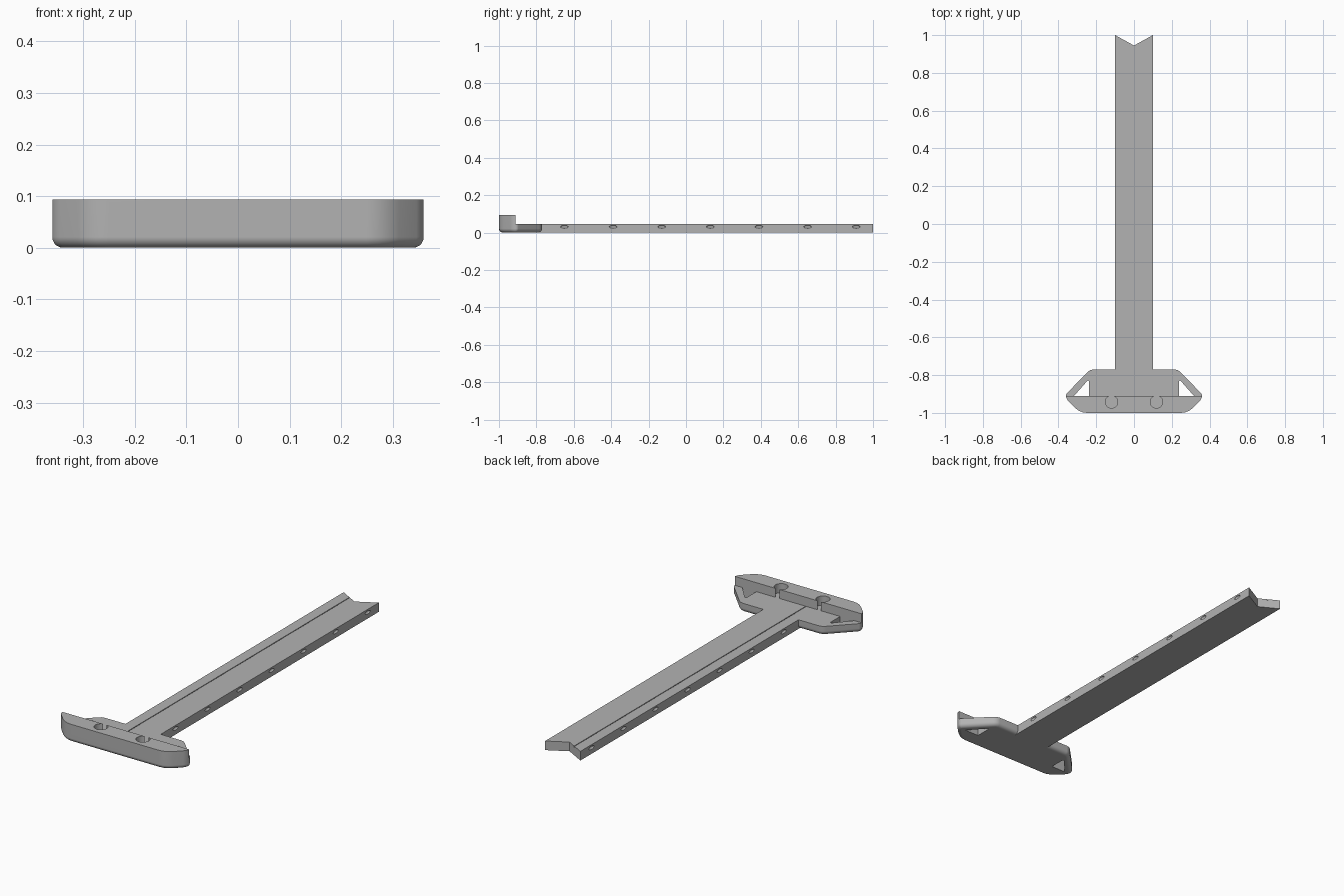
import bpy, bmesh
from mathutils import Matrix, Vector

cube = bpy.data.objects.get("Cube")
if cube:
    bpy.data.objects.remove(cube, do_unlink=True)

BLADE_TOP, BAR_TOP = 0.047, 0.093
BAR_BACK = -0.911

grey = bpy.data.materials.new("grey plastic")
grey.use_nodes = True
COLOR = (0.45, 0.45, 0.45, 1)
grey.diffuse_color = COLOR
grey.node_tree.nodes["Principled BSDF"].inputs["Base Color"].default_value = COLOR


def finish(name, bm):
    bmesh.ops.recalc_face_normals(bm, faces=bm.faces[:])
    mesh = bpy.data.meshes.new(name)
    bm.to_mesh(mesh)
    bm.free()
    mesh.materials.append(grey)
    ob = bpy.data.objects.new(name, mesh)
    bpy.context.collection.objects.link(ob)
    return ob


def prism(name, outline, z0, z1, fillet=0):
    """Extrude a plan outline, optionally rounding its bottom rim."""
    bm = bmesh.new()
    base = bm.faces.new([bm.verts.new((x, y, z0)) for x, y in outline])
    top = bmesh.ops.extrude_face_region(bm, geom=[base], use_keep_orig=True)["geom"]
    for v in top:
        if isinstance(v, bmesh.types.BMVert):
            v.co.z = z1
    if fillet:
        rim = [e for e in bm.edges if all(abs(v.co.z - z0) < 1e-6 for v in e.verts)]
        bmesh.ops.bevel(bm, geom=rim, offset=fillet, segments=5, profile=0.5,
                        affect='EDGES', clamp_overlap=True)
    return finish(name, bm)


def rect(x0, x1, y0, y1):
    return [(x0, y0), (x1, y0), (x1, y1), (x0, y1)]


def combine(target, tool, operation):
    mod = target.modifiers.new("combine", 'BOOLEAN')
    mod.operation, mod.solver, mod.object = operation, 'EXACT', tool
    bpy.context.view_layer.objects.active = target
    bpy.ops.object.modifier_apply(modifier=mod.name)
    bpy.data.objects.remove(tool, do_unlink=True)


# Head: mirrored outline with a rounded bottom rim
half = [(0.25, -1), (0.272, -0.997), (0.293, -0.988), (0.312, -0.974),
        (0.346, -0.940), (0.355, -0.928), (0.36, -0.914), (0.36, -0.905),
        (0.355, -0.896), (0.247, -0.785), (0.233, -0.774), (0.215, -0.77)]
outline = half + [(-x, y) for x, y in reversed(half)]
ruler = prism("t_square", outline, 0, BAR_TOP, fillet=0.022)

# Lower the wings behind the raised bar
combine(ruler, prism("wing_cut", rect(-0.5, 0.5, BAR_BACK, -0.5), BLADE_TOP, 0.2), 'DIFFERENCE')

# Long blade with a V-notched end
blade = prism("blade", [(-0.1, -0.95), (0.1, -0.95), (0.1, 1), (0, 0.945), (-0.1, 1)], 0, BLADE_TOP)
combine(ruler, blade, 'UNION')

# Triangular windows and round pockets on both sides
for s in (-1, 1):
    window = [(s * 0.238, BAR_BACK), (s * 0.238, -0.832), (s * 0.245, -0.828), (s * 0.318, BAR_BACK)]
    combine(ruler, prism("window_cut", window, -0.1, BLADE_TOP + 0.002), 'DIFFERENCE')

    bm = bmesh.new()
    bmesh.ops.create_cone(bm, cap_ends=True, segments=40, radius1=0.033, radius2=0.033,
                          depth=0.1, matrix=Matrix.Translation((s * 0.119, -0.942, 0.096)))
    combine(ruler, finish("pocket_cut", bm), 'DIFFERENCE')

# Narrow score line along the blade
combine(ruler, prism("score_cut", rect(-0.046, -0.042, BAR_BACK, 1.1), BLADE_TOP - 0.006, 0.06), 'DIFFERENCE')

# Shallow dimples along both blade edges
for s in (-1, 1):
    for i in range(7):
        bm = bmesh.new()
        place = Matrix.Translation((s * 0.1, -0.65 + i * 0.26, 0.031)) @ Matrix.Diagonal((0.008, 0.021, 0.008, 1))
        bmesh.ops.create_uvsphere(bm, u_segments=16, v_segments=8, radius=1, matrix=place)
        combine(ruler, finish("dimple_cut", bm), 'DIFFERENCE')

# Smooth the rounded rims while keeping crisp corners
bpy.ops.object.select_all(action='DESELECT')
ruler.select_set(True)
bpy.context.view_layer.objects.active = ruler
bpy.ops.object.shade_smooth_by_angle(angle=0.55)
weighted = ruler.modifiers.new("clean shading", 'WEIGHTED_NORMAL')
weighted.keep_sharp = True
